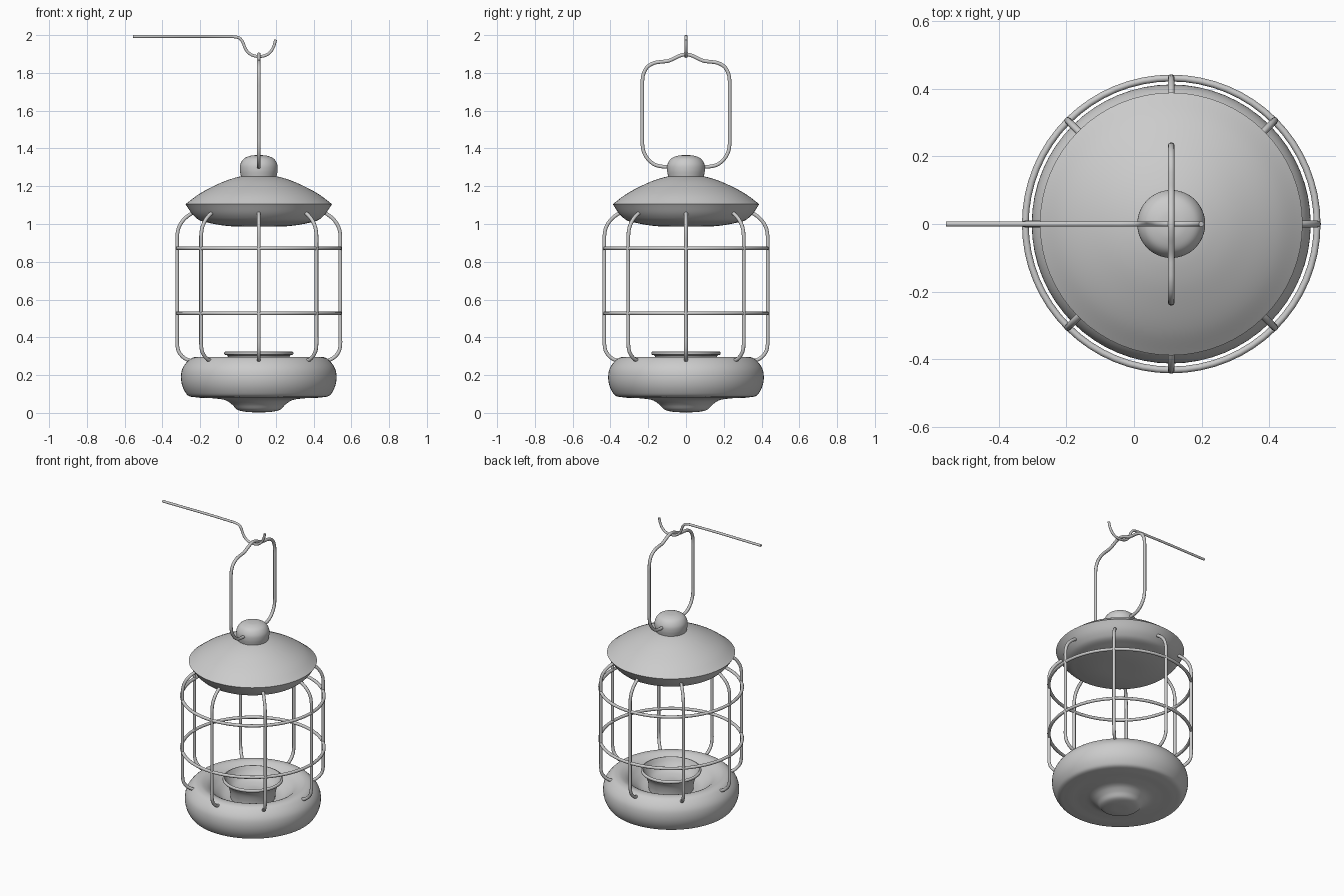
import bpy, bmesh, math
from mathutils import Vector

if "Cube" in bpy.data.objects:
    bpy.data.objects.remove(bpy.data.objects["Cube"])

AX = 0.11  # lantern axis offset in x


def smooth(points, n=6):
    """Hermite curve through the points, tangents weighted by chord length."""
    p = [Vector(q) for q in points]
    if len(p) < 3:
        return p
    d = [max((b - a).length, 1e-6) for a, b in zip(p, p[1:])]
    s = [(b - a) / l for a, b, l in zip(p, p[1:], d)]
    t = [s[0]] + [(s[i - 1] * d[i] + s[i] * d[i - 1]) / (d[i - 1] + d[i])
                  for i in range(1, len(s))] + [s[-1]]
    out = []
    for i in range(len(d)):
        for k in range(n):
            u = k / n
            out.append(p[i] * (2*u**3 - 3*u**2 + 1) + t[i] * d[i] * (u**3 - 2*u**2 + u)
                       + p[i+1] * (3*u**2 - 2*u**3) + t[i+1] * d[i] * (u**3 - u**2))
    return out + [p[-1]]


def finish(ob, angle=40):
    bpy.ops.object.select_all(action='DESELECT')
    ob.select_set(True)
    bpy.context.view_layer.objects.active = ob
    if ob.type == 'CURVE':
        bpy.ops.object.convert(target='MESH')
    bpy.ops.object.shade_smooth_by_angle(angle=math.radians(angle))


def lathe(name, sections, steps=64):
    """Revolve (radius, z) sections; sections meet at crisp edges."""
    bm = bmesh.new()
    for sec in sections:
        pts = smooth([(r, 0, z) for r, z in sec])
        vs = [bm.verts.new((max(q.x, 0), 0, q.z)) for q in pts]
        es = [bm.edges.new(e) for e in zip(vs, vs[1:])]
        bmesh.ops.spin(bm, geom=vs + es, cent=(0, 0, 0), axis=(0, 0, 1),
                       angle=math.tau, steps=steps, use_duplicate=False)
    bmesh.ops.remove_doubles(bm, verts=bm.verts, dist=1e-4)
    bmesh.ops.recalc_face_normals(bm, faces=bm.faces)
    me = bpy.data.meshes.new(name)
    bm.to_mesh(me)
    bm.free()
    ob = bpy.data.objects.new(name, me)
    ob.location.x = AX
    bpy.context.collection.objects.link(ob)
    finish(ob)


def wire(name, pts, radius, cyclic=False):
    """Round wire along a list of points."""
    cu = bpy.data.curves.new(name, 'CURVE')
    cu.dimensions = '3D'
    cu.bevel_depth = radius
    cu.bevel_resolution = 3
    cu.use_fill_caps = True
    sp = cu.splines.new('POLY')
    sp.points.add(len(pts) - 1)
    for cp, q in zip(sp.points, pts):
        cp.co = (*q, 1)
    sp.use_cyclic_u = cyclic
    ob = bpy.data.objects.new(name, cu)
    bpy.context.collection.objects.link(ob)
    finish(ob, 60)


# base dish with rounded side, foot and hollow top
lathe("base", [
    [(0, 0.003), (0.07, 0.006), (0.115, 0.018), (0.14, 0.043), (0.17, 0.064),
     (0.24, 0.077), (0.33, 0.082), (0.375, 0.092), (0.394, 0.118), (0.412, 0.19),
     (0.405, 0.232), (0.38, 0.27), (0.352, 0.292), (0.32, 0.297), (0.28, 0.283),
     (0.23, 0.24), (0.18, 0.205), (0.13, 0.195), (0, 0.195)]])

# candle cup with flared lip
lathe("candle_cup", [
    [(0.135, 0.19), (0.138, 0.23), (0.15, 0.275), (0.168, 0.305)],
    [(0.168, 0.305), (0.182, 0.31), (0.182, 0.322), (0.172, 0.326)],
    [(0.172, 0.326), (0.155, 0.295), (0.125, 0.262), (0.07, 0.245), (0, 0.242)]])

# roof
lathe("roof", [
    [(0, 1.258), (0.09, 1.253), (0.16, 1.234), (0.24, 1.2), (0.32, 1.156), (0.388, 1.105)],
    [(0.388, 1.105), (0.345, 1.045), (0.318, 1.022), (0.26, 1.005), (0.17, 0.99), (0, 0.986)]])

# knob on the roof
lathe("knob", [
    [(0, 1.365), (0.045, 1.361), (0.08, 1.345), (0.098, 1.315), (0.1, 1.285),
     (0.096, 1.26), (0.09, 1.235)]])

# cage bars
bar = [(0.345, 1.062), (0.368, 1.048), (0.4, 1.02), (0.424, 0.98), (0.432, 0.935),
       (0.432, 0.9), (0.432, 0.4), (0.432, 0.365), (0.424, 0.325), (0.4, 0.295),
       (0.372, 0.279), (0.35, 0.275)]
for i in range(8):
    a = i * math.tau / 8
    wire(f"cage_bar_{i + 1}",
         smooth([(AX + r * math.cos(a), r * math.sin(a), z) for r, z in bar], 4), 0.01)

# cage rings
for name, z in (("lower_ring", 0.527), ("upper_ring", 0.871)):
    wire(name, [(AX + 0.431 * math.cos(k * math.tau / 64),
                 0.431 * math.sin(k * math.tau / 64), z) for k in range(64)], 0.01, True)

# carrying handle, mirrored about y = 0
half = [(0.08, 1.302), (0.125, 1.304), (0.165, 1.314), (0.2, 1.342), (0.223, 1.38),
        (0.231, 1.425), (0.231, 1.46), (0.231, 1.72), (0.231, 1.755), (0.225, 1.795),
        (0.206, 1.83), (0.17, 1.852), (0.13, 1.859), (0.095, 1.863), (0.06, 1.878),
        (0.03, 1.892)]
loop = half + [(0, 1.898)] + [(-y, z) for y, z in reversed(half)]
wire("handle", smooth([(AX, y, z) for y, z in loop], 4), 0.01)

# hanging hook
hook = [(-0.555, 1.992), (-0.06, 1.992), (-0.02, 1.991), (0.008, 1.984), (0.024, 1.965),
        (0.036, 1.935), (0.055, 1.907), (0.08, 1.892), (0.11, 1.887), (0.145, 1.892),
        (0.172, 1.911), (0.189, 1.94), (0.199, 1.976)]
wire("hook", smooth([(x, 0, z) for x, z in hook], 4), 0.008)
